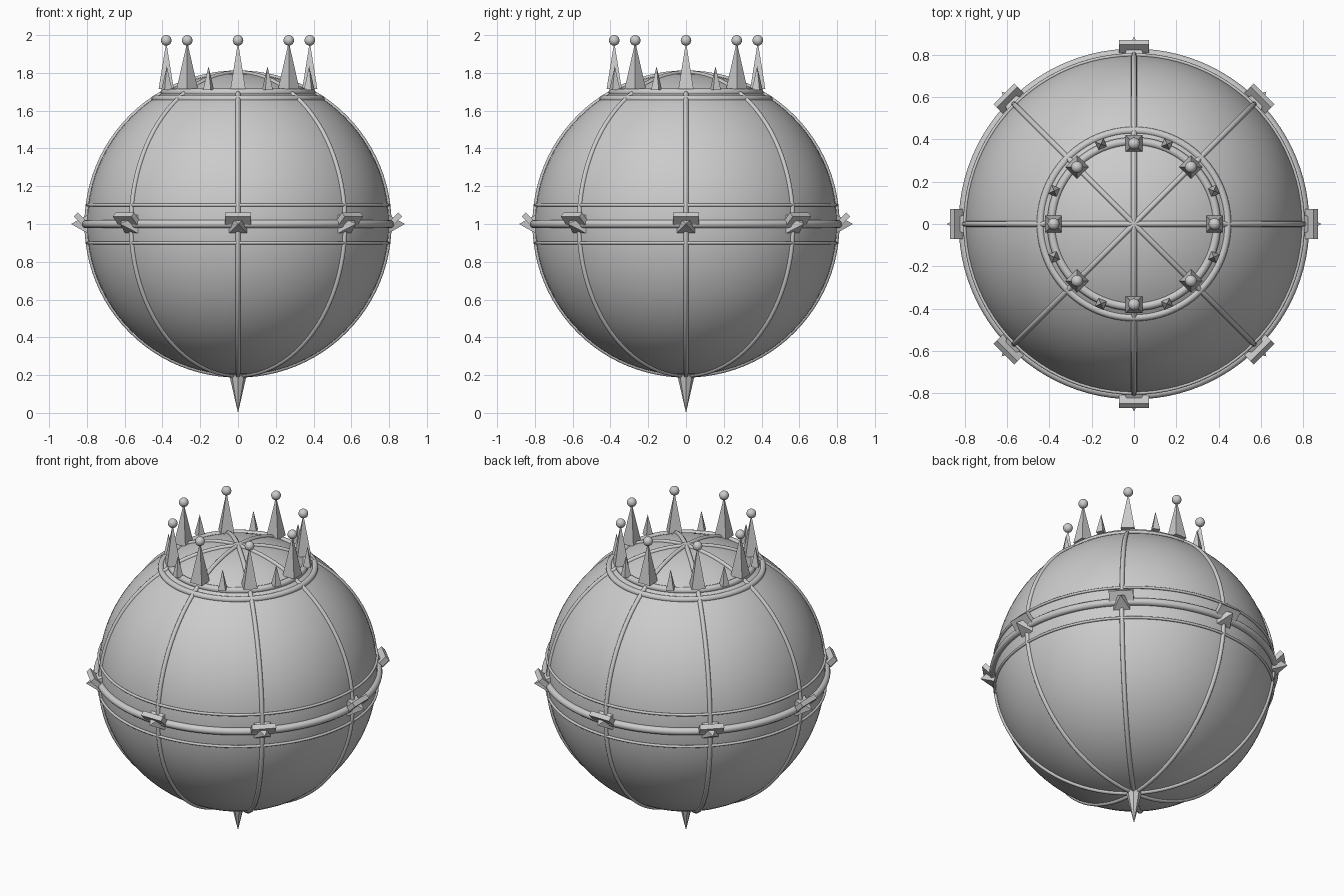
import bpy
from math import pi, cos, sin, radians
from mathutils import Matrix

if "Cube" in bpy.data.objects:
    bpy.data.objects.remove(bpy.data.objects["Cube"])


def finish(name, smooth=True):
    ob = bpy.context.object
    ob.name = name
    if smooth:
        bpy.ops.object.shade_smooth_by_angle(angle=radians(40))
    return ob


def ring(name, z, major, minor, rot=(0, 0, 0)):
    bpy.ops.mesh.primitive_torus_add(location=(0, 0, z), rotation=rot, major_radius=major,
                                     minor_radius=minor, major_segments=96, minor_segments=12)
    return finish(name)


def ball(name, loc, r, seg, rings):
    bpy.ops.mesh.primitive_uv_sphere_add(location=loc, radius=r, segments=seg, ring_count=rings)
    return finish(name)


def pyramid(name, half, height, matrix):
    # square pyramid with its base at the local origin, sides facing local x and y
    bpy.ops.mesh.primitive_cone_add(vertices=4, radius1=half * 2 ** 0.5, radius2=0, depth=height)
    ob = finish(name, False)
    ob.data.transform(Matrix.Translation((0, 0, height / 2)) @ Matrix.Rotation(pi / 4, 4, 'Z'))
    ob.matrix_world = matrix
    return ob


# Main globe
ball("globe", (0, 0, 1), 0.80, 96, 48)

# Meridian ribs: four full circles
for i in range(4):
    ring(f"meridian_rib_{i}", 1, 0.80, 0.013, (pi / 2, 0, i * pi / 4))

# Equator band and thin companion rings
ring("equator_band", 1.0, 0.806, 0.022)
ring("upper_thin_ring", 1.10, 0.798, 0.008)
ring("lower_thin_ring", 0.90, 0.798, 0.008)

# Crown base rings
ring("crown_lower_ring", 1.663, 0.441, 0.018)
ring("crown_upper_ring", 1.697, 0.39, 0.02)

for i in range(8):
    a = i * pi / 4
    turn = Matrix.Rotation(a, 4, 'Z')
    # Tall crown spikes with ball tips
    pyramid(f"crown_spike_{i}", 0.04, 0.25, turn @ Matrix.Translation((0.38, 0, 1.715)))
    ball(f"crown_ball_{i}", (0.38 * cos(a), 0.38 * sin(a), 1.972), 0.028, 20, 12)
    # Short spikes between the tall ones
    half_turn = Matrix.Rotation(a + pi / 8, 4, 'Z')
    pyramid(f"crown_small_spike_{i}", 0.022, 0.125, half_turn @ Matrix.Translation((0.408, 0, 1.71)))
    # Tilted blocks on the equator
    bpy.ops.mesh.primitive_cube_add(size=1)
    block = finish(f"equator_block_{i}", False)
    block.matrix_world = (turn @ Matrix.Translation((0.834, 0, 1.026)) @ Matrix.Rotation(-pi / 4, 4, 'Y')
                          @ Matrix.Diagonal((0.068, 0.14, 0.03, 1)))
    # Outward studs beneath the blocks
    pyramid(f"equator_stud_{i}", 0.048, 0.086,
            turn @ Matrix.Translation((0.798, 0, 1)) @ Matrix.Rotation(pi / 2, 4, 'Y'))

# Bottom finial
bpy.ops.mesh.primitive_cone_add(vertices=8, radius1=0.046, radius2=0, depth=0.2,
                                location=(0, 0, 0.1), rotation=(pi, 0, 0))
finish("bottom_finial", False)
